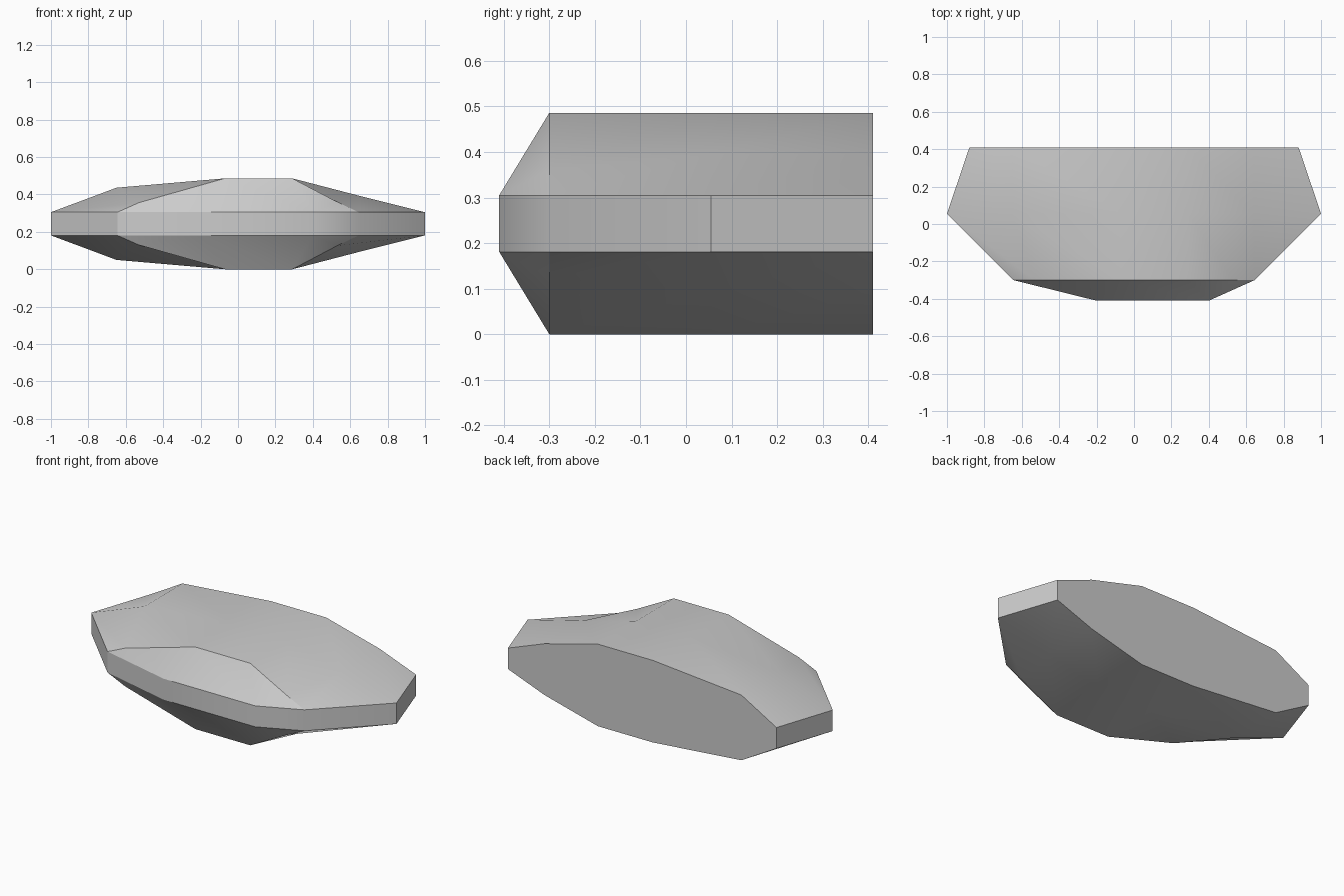
import bpy
import bmesh
import math

if "Cube" in bpy.data.objects:
    bpy.data.objects.remove(bpy.data.objects["Cube"])

MID = 0.243  # height of the horizontal symmetry plane

# Upper half sections, left to right: (y, [(x, z), ...])
sections = [
    (0.41, [(-0.88, .305), (-0.65, .436), (-0.07, .486), (0.29, .486), (0.64, .395), (0.88, .305)]),
    (0.055, [(-1.0, .305), (-0.65, .436), (-0.07, .486), (0.29, .486), (0.64, .395), (1.0, .305)]),
    (-0.30, [(-0.645, .305), (-0.53, .356), (-0.07, .486), (0.29, .486), (0.53, .36), (0.645, .305)]),
    (-0.41, [(-0.2, .305)] * 3 + [(0.4, .305)] * 3),
]

bm = bmesh.new()


def ring(y, upper):
    """Closed section: upper half plus its mirror image below."""
    lower = [(x, 2 * MID - z) for x, z in reversed(upper)]
    return [bm.verts.new((x, y, z)) for x, z in upper + lower]


# Loft the faceted shell from back to front
rings = [ring(y, pts) for y, pts in sections]
for a, b in zip(rings, rings[1:]):
    n = len(a)
    for i in range(n):
        j = (i + 1) % n
        bm.faces.new((a[i], a[j], b[j], b[i]))

# Flat back and narrow front face
bm.faces.new(rings[0])
bm.faces.new([rings[-1][i] for i in (0, 3, 6, 9)])
bmesh.ops.remove_doubles(bm, verts=bm.verts[:], dist=0.001)
bmesh.ops.recalc_face_normals(bm, faces=bm.faces[:])

mesh = bpy.data.meshes.new("faceted_shell")
bm.to_mesh(mesh)
bm.free()
shell = bpy.data.objects.new("faceted_shell", mesh)
bpy.context.collection.objects.link(shell)

# Soften only the shallow creases
bpy.context.view_layer.objects.active = shell
shell.select_set(True)
bpy.ops.object.shade_smooth_by_angle(angle=math.radians(25))
